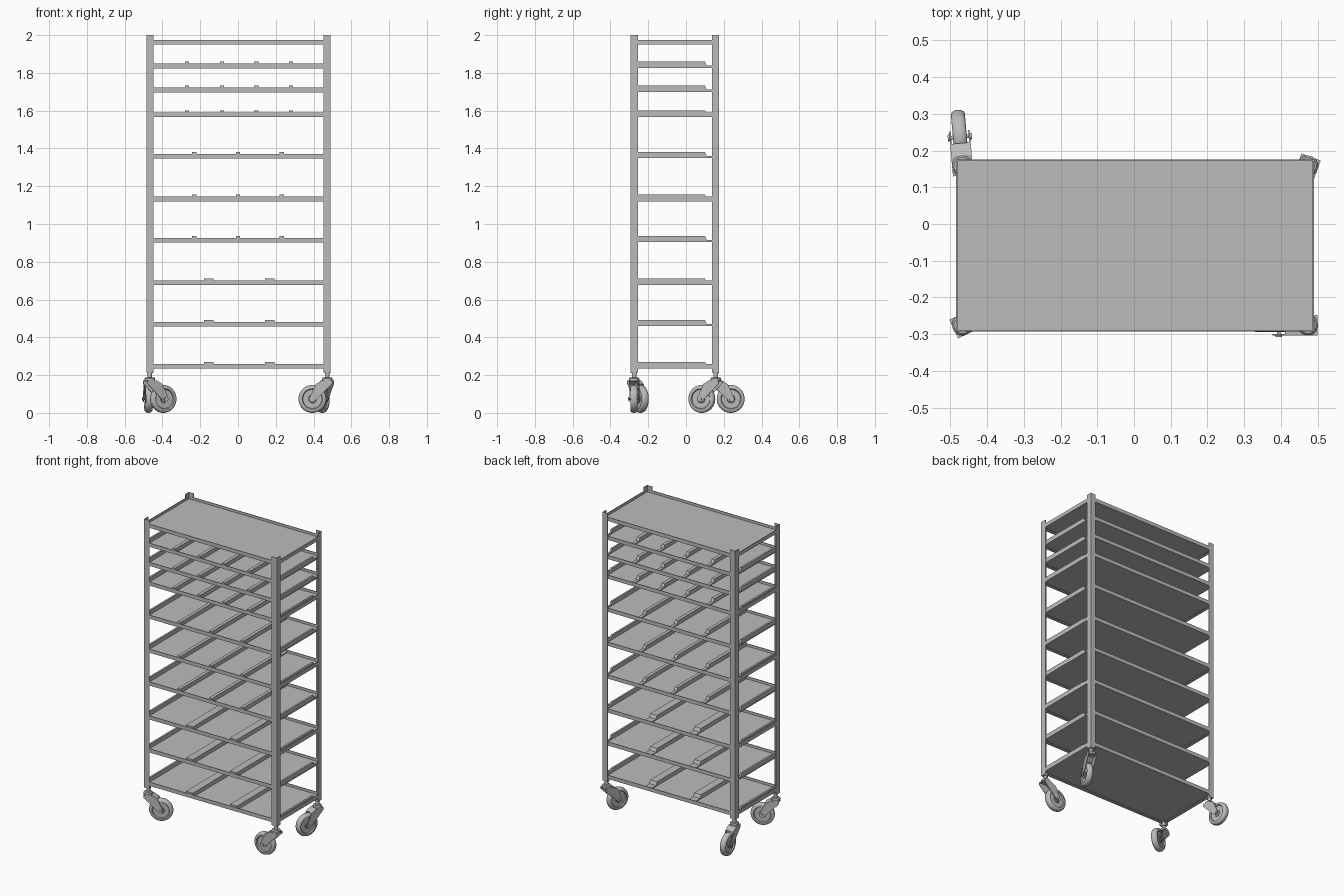
import bpy, bmesh, math
from mathutils import Matrix, Vector

if "Cube" in bpy.data.objects:
    bpy.data.objects.remove(bpy.data.objects["Cube"])

grey = bpy.data.materials.new("light_grey_metal")
grey.use_nodes = True
colour = (0.5, 0.5, 0.5, 1)
grey.diffuse_color = colour
grey.node_tree.nodes["Principled BSDF"].inputs["Base Color"].default_value = colour


def make(name, bm, matrix=None, smooth=False):
    bmesh.ops.remove_doubles(bm, verts=bm.verts, dist=1e-5)
    bmesh.ops.recalc_face_normals(bm, faces=bm.faces)
    mesh = bpy.data.meshes.new(name)
    bm.to_mesh(mesh)
    bm.free()
    mesh.materials.append(grey)
    obj = bpy.data.objects.new(name, mesh)
    bpy.context.collection.objects.link(obj)
    if matrix:
        obj.matrix_world = matrix
    if smooth:
        bpy.ops.object.select_all(action="DESELECT")
        obj.select_set(True)
        bpy.context.view_layer.objects.active = obj
        bpy.ops.object.shade_smooth_by_angle(angle=math.radians(35))
    return obj


def extrude(bm, points, vector):
    """Solid made by pushing a flat outline along a vector."""
    face = bm.faces.new([bm.verts.new(p) for p in points])
    new = bmesh.ops.extrude_face_region(bm, geom=[face], use_keep_orig=True)
    verts = [v for v in new["geom"] if isinstance(v, bmesh.types.BMVert)]
    bmesh.ops.translate(bm, verts=verts, vec=vector)


def box(bm, lo, hi):
    (x0, y0, z0), (x1, y1, z1) = lo, hi
    extrude(bm, [(x0, y0, z0), (x1, y0, z0), (x1, y1, z0), (x0, y1, z0)], (0, 0, z1 - z0))


def lathe(bm, profile, axis, centre=(0, 0, 0), steps=32):
    """Turn (radius, height) points around the y or z axis."""
    c = Vector(centre)
    if axis == "z":
        pts, ax = [Vector((r, 0, h)) for r, h in profile], (0, 0, 1)
    else:
        pts, ax = [Vector((r, h, 0)) for r, h in profile], (0, 1, 0)
    verts = [bm.verts.new(p + c) for p in pts]
    edges = [bm.edges.new(pair) for pair in zip(verts, verts[1:])]
    bmesh.ops.spin(bm, geom=verts + edges, cent=c, axis=ax, angle=math.tau, steps=steps)


# Frame limits
X0, X1, Y0, Y1 = -0.485, 0.491, -0.293, 0.176
POST, T, RAIL = 0.038, 0.004, 0.025
BOTTOM, TOP = 0.215, 2.0
CORNERS = {"front_right": (X0, Y0, 1, 1), "front_left": (X1, Y0, -1, 1),
           "back_right": (X0, Y1, 1, -1), "back_left": (X1, Y1, -1, -1)}

# Angle-iron corner posts
for name, (x, y, sx, sy) in CORNERS.items():
    outline = [(0, 0), (POST, 0), (POST, T), (T, T), (T, POST), (0, POST)]
    bm = bmesh.new()
    extrude(bm, [(x + sx * a, y + sy * b, BOTTOM) for a, b in outline], (0, 0, TOP - BOTTOM))
    make(name + "_post", bm)

# Shelves: rail bottom height, divider positions, divider width, side rails
FOUR, THREE, TWO = (-0.27, -0.085, 0.097, 0.28), (-0.232, 0, 0.232), (-0.155, 0.168)
SHELVES = [(0.235, TWO, 0.05), (0.457, TWO, 0.05), (0.676, TWO, 0.05),
           (0.902, THREE, 0.022), (1.12, THREE, 0.022), (1.346, THREE, 0.022),
           (1.566, FOUR, 0.022), (1.697, FOUR, 0.022), (1.824, FOUR, 0.022),
           (1.95, (), 0)]
SIDE_RAILS = (0, 2, 4, 6, 9)
ANGLE = [(0, 0), (0.022, 0), (0.022, T), (T, T), (T, RAIL), (0, RAIL)]


def divider(bm, x, width, z):
    """Raised strip that steps down close to the back rail."""
    side = [(Y0 + T, z), (Y1 - T, z), (Y1 - T, z + 0.006), (0.11, z + 0.006),
            (0.1, z + 0.027), (Y0 + T, z + 0.027)]
    extrude(bm, [(x - width / 2, y, h) for y, h in side], (width, 0, 0))


for i, (z, spots, width) in enumerate(SHELVES):
    bm = bmesh.new()
    for y, s in ((Y0 + T / 4, 1), (Y1 - T / 4, -1)):
        extrude(bm, [(X0 + T, y + s * a, z + h) for a, h in ANGLE], (X1 - X0 - 2 * T, 0, 0))
    make(f"shelf_{i + 1}_long_rails", bm)

    if i in SIDE_RAILS:
        bm = bmesh.new()
        for x, s in ((X0 + T / 4, 1), (X1 - T / 4, -1)):
            extrude(bm, [(x + s * a, Y0 + T, z + h) for a, h in ANGLE], (0, Y1 - Y0 - 2 * T, 0))
        make(f"shelf_{i + 1}_side_rails", bm)

    bm = bmesh.new()
    box(bm, (X0 + T, Y0 + T, z + 0.003), (X1 - T, Y1 - T, z + 0.008))
    make(f"shelf_{i + 1}_sheet", bm)

    if spots:
        bm = bmesh.new()
        for x in spots:
            divider(bm, x, width, z + 0.008)
        for x in (X0 + 0.012, X1 - 0.012):
            divider(bm, x, 0.012, z + 0.008)
        make(f"shelf_{i + 1}_dividers", bm)

# Swivel casters, modelled trailing along local +x
R, OFFSET = 0.074, 0.079
HEADINGS = {"front_right": 25, "front_left": 180, "back_right": 95, "back_left": 250}


def caster(name, place):
    # Wheel with rounded tread and recessed disc
    bm = bmesh.new()
    half = [(0, 0.012), (0.02, 0.017), (0.022, 0.012), (0.05, 0.012), (0.054, 0.019),
            (0.064, 0.019), (0.07, 0.015), (0.073, 0.008), (R, 0)]
    lathe(bm, half + [(r, -h) for r, h in reversed(half[:-1])], "y", (OFFSET, 0, R), 40)
    make(name + "_wheel", bm, place, True)

    # Fork cheeks and sloping bridge
    bm = bmesh.new()
    cheek = [(-0.026, 0.172), (-0.026, 0.155)]
    for k in range(9):
        a = math.radians(215 + k * 22.5)
        cheek.append((OFFSET + 0.017 * math.cos(a), R + 0.017 * math.sin(a)))
    cheek += [(0.062, 0.15), (0.028, 0.172)]
    for y in (-0.028, 0.024):
        extrude(bm, [(x, y, z) for x, z in cheek], (0, 0.004, 0))
    roof = [(-0.026, 0.172), (0.028, 0.172), (0.062, 0.152), (0.058, 0.15), (0.026, 0.168),
            (-0.026, 0.168)]
    extrude(bm, [(x, -0.028, z) for x, z in roof], (0, 0.056, 0))
    make(name + "_fork", bm, place)

    # Axle with bolt heads
    bm = bmesh.new()
    lathe(bm, [(0, -0.033), (0.009, -0.033), (0.009, -0.027), (0.005, -0.027),
               (0.005, 0.027), (0.009, 0.027), (0.009, 0.033), (0, 0.033)],
          "y", (OFFSET, 0, R), 12)
    make(name + "_axle", bm, place, True)

    # Swivel bearing, nut and threaded stem
    bm = bmesh.new()
    lathe(bm, [(0, 0.166), (0.022, 0.166), (0.028, 0.172), (0.028, 0.182), (0.023, 0.188),
               (0.012, 0.188), (0.012, 0.21), (0.016, 0.21), (0.016, 0.222), (0.011, 0.222),
               (0.011, 0.24), (0, 0.24)], "z")
    make(name + "_swivel", bm, place, True)


for name, (x, y, sx, sy) in CORNERS.items():
    spot = Matrix.Translation((x + sx * 0.018, y + sy * 0.018, 0))
    caster(name + "_caster", spot @ Matrix.Rotation(math.radians(HEADINGS[name]), 4, "Z"))
